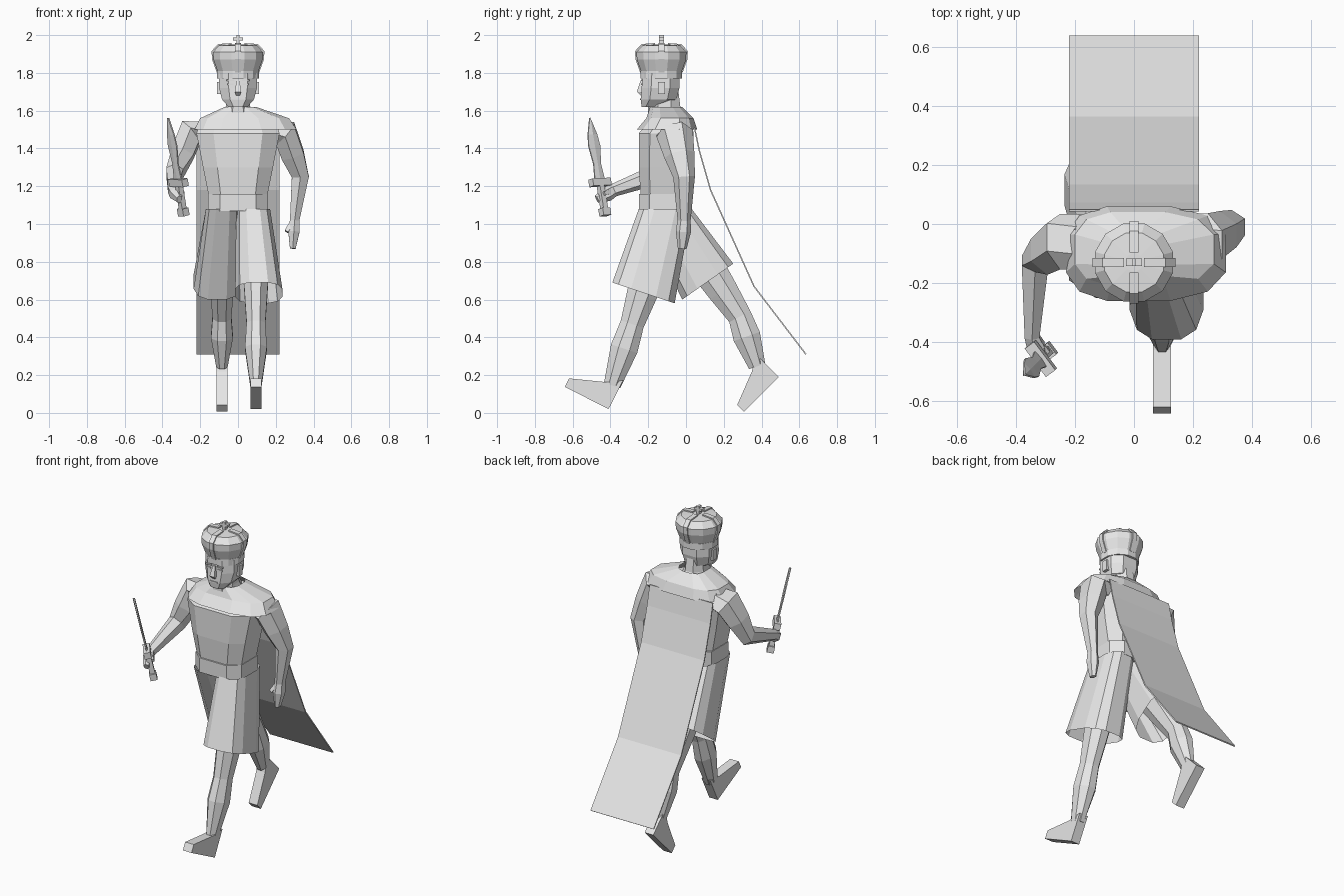
import bpy, bmesh, math
from mathutils import Matrix, Vector

cube = bpy.data.objects.get("Cube")
if cube:
    bpy.data.objects.remove(cube, do_unlink=True)

stone = bpy.data.materials.new("light grey")
stone.use_nodes = True
shader = next(node for node in stone.node_tree.nodes if node.type == 'BSDF_PRINCIPLED')
stone.diffuse_color = shader.inputs["Base Color"].default_value = (.8, .8, .8, 1)

RIGHT = Vector((1, 0, 0))


def finish(name, bm, frame=None):
    """Turn a bmesh into a flat-shaded grey object."""
    if frame:
        bm.transform(frame)
    bmesh.ops.recalc_face_normals(bm, faces=bm.faces)
    mesh = bpy.data.meshes.new(name)
    bm.to_mesh(mesh)
    bm.free()
    mesh.materials.append(stone)
    thing = bpy.data.objects.new(name, mesh)
    bpy.context.collection.objects.link(thing)
    return thing


def oval(centre, across, along, sides, power=1):
    """Polygon that fills the given half axes; a lower power makes it boxier."""
    reach = 1 / math.cos(math.pi / sides)

    def swell(value):
        return math.copysign(abs(value * reach) ** power, value)

    angles = [(i + .5) * math.tau / sides for i in range(sides)]
    return [centre + across * swell(math.cos(a)) + along * swell(math.sin(a)) for a in angles]


def skin(name, loops, caps=True, frame=None):
    """Join closed loops of points into a tube."""
    bm = bmesh.new()
    rows = [[bm.verts.new(point) for point in loop] for loop in loops]
    for low, high in zip(rows, rows[1:]):
        for i in range(len(low)):
            bm.faces.new((low[i - 1], low[i], high[i], high[i - 1]))
    if caps:
        bm.faces.new(rows[0])
        bm.faces.new(rows[-1])
    return finish(name, bm, frame)


def stack(name, levels, sides=8, caps=True, frame=None, power=1):
    """Level rings, each given as height, half width, front and back."""
    loops = [oval(Vector((0, (front + back) / 2, z)), RIGHT * half,
                  Vector((0, (back - front) / 2, 0)), sides, power)
             for z, half, front, back in levels]
    return skin(name, loops, caps, frame)


def limb(name, joints, radii, sides=8):
    """Tube whose rings stand across the path through the joints."""
    loops = []
    for i, (joint, (width, depth)) in enumerate(zip(joints, radii)):
        ahead = joints[min(i + 1, len(joints) - 1)]
        behind = joints[max(i - 1, 0)]
        path = (ahead - behind).normalized()
        across = (RIGHT - path * path.x).normalized()
        loops.append(oval(joint, across * width, path.cross(across) * depth, sides))
    return skin(name, loops)


def box(name, centre, size, frame=None):
    bm = bmesh.new()
    bmesh.ops.create_cube(bm, size=1)
    bmesh.ops.scale(bm, vec=size, verts=bm.verts)
    bmesh.ops.translate(bm, vec=centre, verts=bm.verts)
    return finish(name, bm, frame)


def sheet(name, profile, half_width, thickness, frame=None):
    """Thin sheet sweeping a side profile of y and z across x."""
    bm = bmesh.new()
    rows = [[bm.verts.new((x, y, z)) for x in (-half_width, half_width)] for y, z in profile]
    for (a, b), (c, d) in zip(rows, rows[1:]):
        bm.faces.new((a, b, d, c))
    solid = finish(name, bm, frame).modifiers.new("thickness", 'SOLIDIFY')
    solid.thickness = thickness
    solid.offset = 0


# Head and face
HEAD_Y = -.13
stack("head", [(1.62, .05, -.235, -.15), (1.66, .085, -.24, -.05),
               (1.72, .1, -.235, -.035), (1.8, .1, -.23, -.035)], power=.8)
stack("neck", [(1.56, .08, -.2, .01), (1.62, .065, -.2, -.03), (1.7, .06, -.18, -.04)])
stack("nose", [(1.68, .01, -.24, -.2), (1.7, .017, -.26, -.2), (1.76, .008, -.24, -.2)], sides=4)
box("mouth", (0, -.24, 1.66), (.05, .009, .008))
for side, label in ((-1, "right"), (1, "left")):
    box(label + "_eye", (side * .04, -.235, 1.74), (.03, .009, .01))
    box(label + "_brow", (side * .04, -.235, 1.76), (.04, .009, .008))
    box(label + "_ear", (side * .1, HEAD_Y, 1.72), (.02, .035, .065))

# Crown: band, swollen cap, four arches and a cross
cap = ((.105, 1.8), (.13, 1.87), (.132, 1.91), (.1, 1.945), (.03, 1.95))


def round_levels(profile):
    return [(z, r, HEAD_Y - r, HEAD_Y + r) for r, z in profile]


stack("crown_band", round_levels(((.11, 1.77), (.11, 1.81))), sides=12)
stack("crown_cap", round_levels(cap), sides=12)
for quarter in range(4):
    turn = Matrix.Rotation(quarter * math.pi / 2, 4, 'Z')
    sheet("crown_arch", [(r + .004, z + .004) for r, z in cap], .015, .008,
          Matrix.Translation((0, HEAD_Y, 0)) @ turn)
box("cross_post", (0, HEAD_Y, 1.97), (.015, .025, .06))
box("cross_bar", (0, HEAD_Y, 1.98), (.055, .025, .015))

# Torso, belt and a mantle that drapes further over the left shoulder
stack("torso", [(1.15, .155, -.24, .01), (1.3, .185, -.25, .02), (1.48, .22, -.25, .04),
                (1.54, .2, -.2, .03), (1.59, .08, -.18, -.01)], power=.6)
stack("belt", [(1.07, .16, -.25, .03), (1.16, .16, -.25, .03)], power=.6)
mantle = stack("mantle", [(1.5, .23, -.26, .06), (1.56, .2, -.21, .04),
                          (1.62, .07, -.19, -.02)], sides=12, caps=False, power=.7)
for vertex in mantle.data.vertices:
    if vertex.co.x > 0:
        vertex.co.x *= 1.35

# Trailing cape
sheet("cape", ((.045, 1.51), (.07, 1.39), (.13, 1.18), (.36, .67), (.635, .31)), .22, .007)


# Legs in stride, each with a foot and a flared skirt panel
def leg(label, x, hip, knee, heel, pitch):
    frame = Matrix.Translation((x, *heel)) @ Matrix.Rotation(math.radians(-pitch), 4, 'X')
    hip, knee = Vector((x, *hip)), Vector((x, *knee))
    ankle = frame @ Vector((0, -.04, .12))
    limb(label + "_leg", [hip, hip.lerp(knee, .6), knee, knee.lerp(ankle, .4), ankle],
         ((.075, .1), (.06, .08), (.05, .063), (.058, .073), (.03, .045)))
    side_view = ((0, 0), (.26, 0), (.26, .05), (.08, .12), (0, .17))
    skin(label + "_foot", [[Vector((edge, -along, up)) for along, up in side_view]
                           for edge in (-.03, .03)], frame=frame)


def skirt(label, side, hem_front, hem_back):
    loops = []
    for x, half, front, back in ((.08, .09, (-.25, 1.08), (.03, 1.08)),
                                 (.11, .125, hem_front, hem_back)):
        front, back = Vector((side * x, *front)), Vector((side * x, *back))
        loops.append(oval((front + back) / 2, RIGHT * half, (back - front) / 2, 12, .7))
    skin(label + "_skirt", loops, caps=False)


leg("left", .095, (-.16, .85), (-.285, .47), (-.41, .02), 27)
leg("right", -.085, (.06, .85), (.285, .51), (.49, .19), -45)
skirt("left", 1, (-.39, .69), (-.06, .58))
skirt("right", -1, (-.02, .6), (.25, .79))


# Arms: left hanging, right bent forward
def arm(label, side, elbow, wrist, tip):
    root, shoulder = Vector((side * .15, -.06, 1.49)), Vector((side * .25, -.06, 1.48))
    elbow, wrist, tip = Vector(elbow), Vector(wrist), Vector(tip)
    palm = wrist.lerp(tip, .4)
    limb(label + "_arm", [root, shoulder, shoulder.lerp(elbow, .5), elbow, wrist, palm, tip],
         ((.05, .08), (.07, .085), (.06, .07), (.045, .05), (.025, .03), (.03, .035), (.015, .02)),
         sides=6)
    limb(label + "_thumb", [wrist, palm + Vector((side * -.04, -.02, 0))],
         ((.015, .015), (.01, .01)), sides=4)


arm("left", 1, (.33, -.01, 1.25), (.3, -.01, 1.02), (.29, -.02, .87))
arm("right", -1, (-.335, -.13, 1.27), (-.345, -.38, 1.18), (-.31, -.47, 1.13))

# Short sword, built upright with its guard at the origin, then placed in the hand
axis = Vector((-.08, -.08, .5)).normalized()
wide = axis.cross(Vector((.8, .6, 0))).normalized()
hold = Matrix((-wide, wide.cross(axis), axis)).transposed().to_4x4()
hold.translation = (-.315, -.455, 1.22)
stack("sword_blade", [(z, half, -.006, .006) for z, half in
                      ((0, .034), (.1, .024), (.2, .038), (.26, .03), (.35, .002))],
      sides=6, frame=hold)
box("sword_guard", (0, 0, 0), (.12, .04, .04), hold)
box("sword_grip", (0, 0, -.09), (.03, .03, .15), hold)
box("sword_pommel", (0, 0, -.16), (.05, .04, .04), hold)
